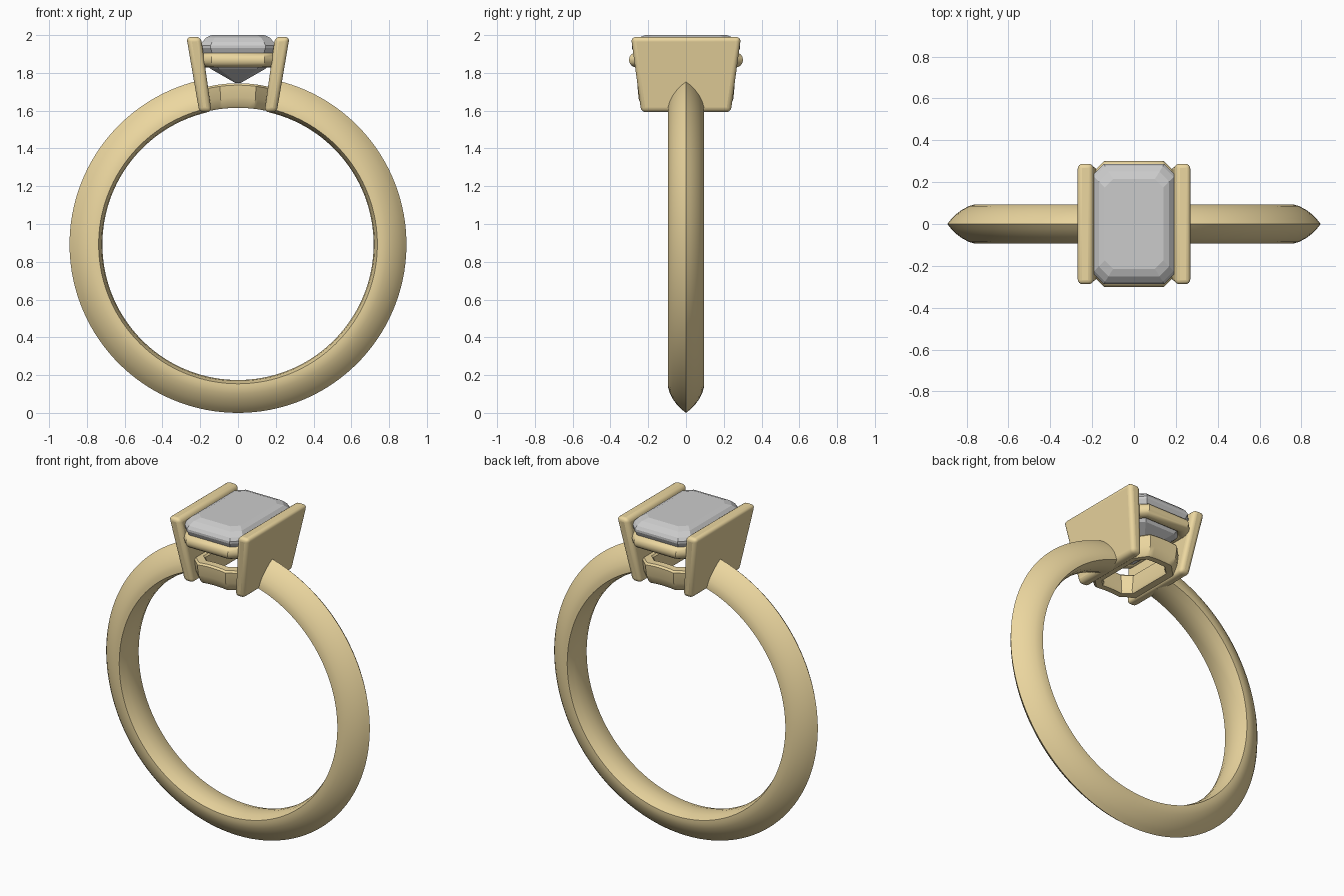
import bpy, bmesh, math

if "Cube" in bpy.data.objects:
    bpy.data.objects.remove(bpy.data.objects["Cube"])

gold = bpy.data.materials.new("gold")
gold.diffuse_color = (0.84, 0.68, 0.35, 1)
gold.use_nodes = True
gold.node_tree.nodes["Principled BSDF"].inputs["Base Color"].default_value = gold.diffuse_color

CZ, R_IN, R_OUT = 0.892, 0.718, 0.892   # band centre height and radii


def loft(name, loops, wrap=False, mat=None, smooth=True):
    """Skin a list of closed loops; wrap joins last to first, else ends are capped."""
    bm = bmesh.new()
    rows = [[bm.verts.new(p) for p in loop] for loop in loops]
    n = len(rows[0])
    pairs = list(zip(rows, rows[1:])) + ([(rows[-1], rows[0])] if wrap else [])
    for a, b in pairs:
        for i in range(n):
            j = (i + 1) % n
            bm.faces.new((a[i], a[j], b[j], b[i]))
    if not wrap:
        bm.faces.new(rows[0])
        bm.faces.new(rows[-1])
    bmesh.ops.recalc_face_normals(bm, faces=bm.faces)
    mesh = bpy.data.meshes.new(name)
    bm.to_mesh(mesh)
    bm.free()
    ob = bpy.data.objects.new(name, mesh)
    bpy.context.collection.objects.link(ob)
    if mat:
        mesh.materials.append(mat)
    if smooth:
        finish(ob)
    return ob


def finish(ob):
    bpy.ops.object.select_all(action='DESELECT')
    ob.select_set(True)
    bpy.context.view_layer.objects.active = ob
    bpy.ops.object.shade_smooth_by_angle(angle=math.radians(35))


def octagon(hx, hy, c, z, div=1):
    """Rectangle with cut corners, each edge split into div pieces."""
    q = [(hx, hy - c), (hx - c, hy), (c - hx, hy), (-hx, hy - c),
         (-hx, c - hy), (c - hx, -hy), (hx - c, -hy), (hx, c - hy)]
    pts = []
    for i, (x0, y0) in enumerate(q):
        x1, y1 = q[(i + 1) % 8]
        for k in range(div):
            t = k / div
            pts.append((x0 + (x1 - x0) * t, y0 + (y1 - y0) * t, z))
    return pts


# Band: knife-edge section swept from one side plate round to the other
half = [(R_IN + 0.005, 0.05), (0.738, 0.094), (0.76, 0.094), (0.79, 0.085),
        (0.82, 0.069), (0.85, 0.047), (0.873, 0.024)]
section = [(R_IN, 0)] + half + [(R_OUT, 0)] + [(r, -y) for r, y in reversed(half)]
start = math.radians(13.2)
loops = []
for i in range(121):
    a = start + (2 * math.pi - 2 * start) * i / 120
    loops.append([(r * math.sin(a), y, CZ + r * math.cos(a)) for r, y in section])
loft("band", loops, mat=gold)

# Side plates: leaning, tapered slabs with rounded edges
for side, s in (("left", -1), ("right", 1)):
    levels = [(0.14, 0.205, 0.237, 1.592), (0.196, 0.273, 0.291, 1.99)]
    loops = [[(s * x0, -y, z), (s * x1, -y, z), (s * x1, y, z), (s * x0, y, z)]
             for x0, x1, y, z in levels]
    plate = loft(side + "_plate", loops, mat=gold, smooth=False)
    bev = plate.modifiers.new("round", 'BEVEL')
    bev.width = 0.024
    bev.segments = 4
    finish(plate)

# Upper rail: round wire around the stone
loops = []
for k in range(16):
    a = 2 * math.pi * k / 16
    o = 0.04 * math.cos(a)
    loops.append(octagon(0.18 + o, 0.262 + o, 0.055 + 0.59 * o,
                         1.869 + 0.04 * math.sin(a)))
loft("upper_rail", loops, wrap=True, mat=gold)

# Lower rail: deeper frame whose underside follows the finger hole
rail = [(0.0, 1.735), (-0.01, 1.745), (-0.052, 1.745), (-0.062, 1.735),
        (-0.075, 1.63), (-0.068, 1.615), (-0.032, 1.615), (-0.022, 1.627), (-0.006, 1.67)]
loops = []
for o, z in rail:
    pts = octagon(0.18 + o, 0.257 + o, 0.085 + 0.59 * o, z, div=6)
    loops.append([(x, y, pz - (R_IN - math.sqrt(R_IN ** 2 - x * x))) for x, y, pz in pts])
loft("lower_rail", loops, wrap=True, mat=gold)

# Step-cut stone: flat facets, crown to keel
steps = [(0.14, 0.215, 0.040, 2.0), (0.168, 0.25, 0.046, 1.987), (0.19, 0.276, 0.052, 1.963),
         (0.2, 0.287, 0.055, 1.945), (0.2, 0.287, 0.055, 1.932), (0.185, 0.268, 0.052, 1.89),
         (0.148, 0.225, 0.045, 1.823), (0.015, 0.09, 0.008, 1.747)]
loft("stone", [octagon(*s) for s in steps], smooth=False)
